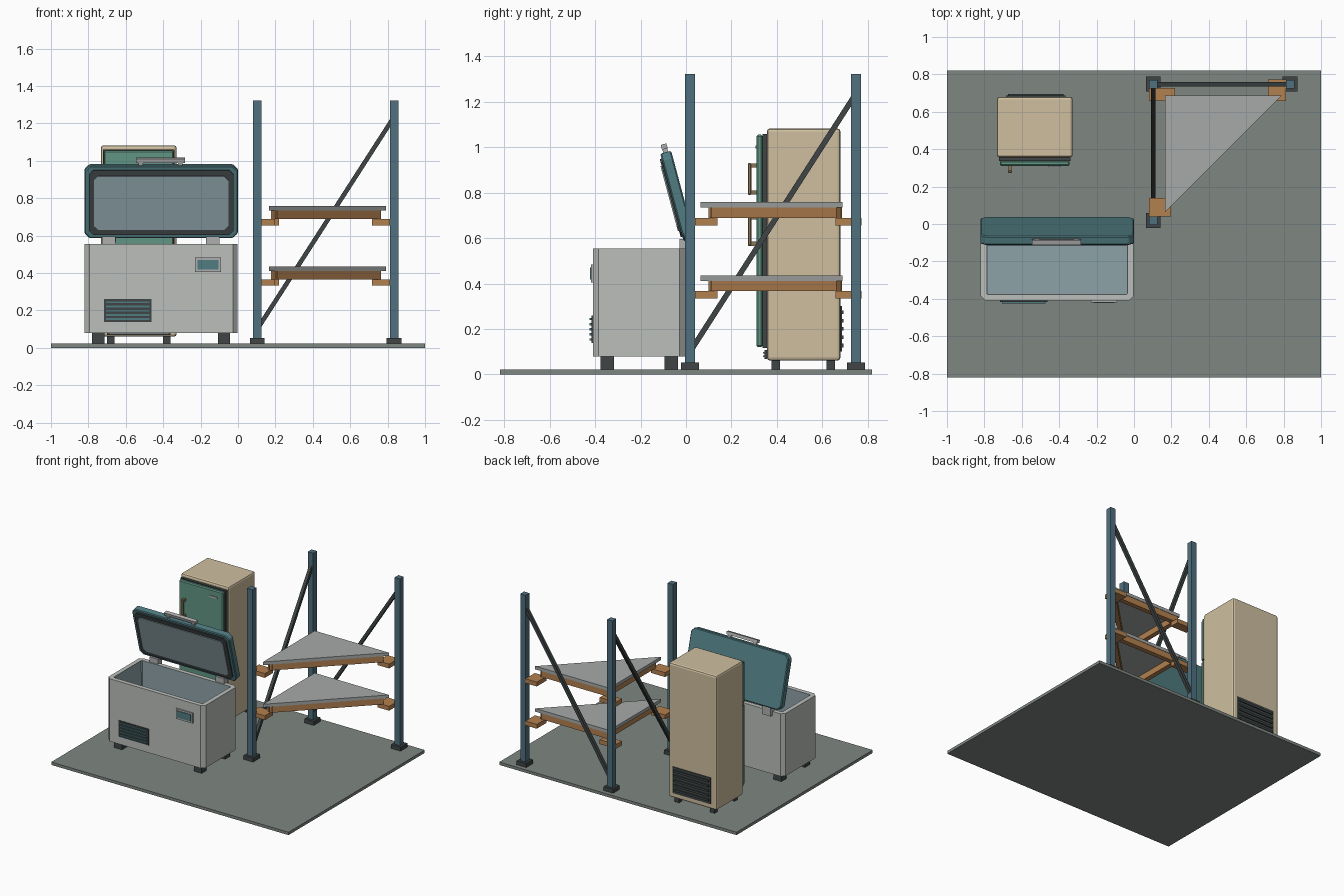
import bpy, bmesh, math
from mathutils import Matrix, Vector

if "Cube" in bpy.data.objects:
    bpy.data.objects.remove(bpy.data.objects["Cube"])


def mat(name, r, g, b):
    m = bpy.data.materials.new(name)
    m.diffuse_color = (r, g, b, 1)
    m.use_nodes = True
    m.node_tree.nodes["Principled BSDF"].inputs["Base Color"].default_value = m.diffuse_color
    return m


FLOOR = mat("floor_grey", .21, .24, .22)
BLUE = mat("post_blue", .08, .16, .21)
DARK = mat("dark", .05, .06, .06)
WOOD = mat("wood", .45, .22, .08)
SLAB = mat("slab_grey", .38, .40, .39)
SHELL = mat("shell_grey", .50, .52, .50)
LINER = mat("liner", .27, .36, .39)
TEAL = mat("teal", .08, .20, .22)
CREAM = mat("cream", .62, .52, .35)
GREEN = mat("green", .12, .30, .23)
METAL = mat("metal", .42, .43, .42)
BRONZE = mat("bronze", .25, .18, .09)


def finish(bm, name, m, matrix=None):
    me = bpy.data.meshes.new(name)
    bmesh.ops.recalc_face_normals(bm, faces=bm.faces[:])
    bm.to_mesh(me)
    bm.free()
    ob = bpy.data.objects.new(name, me)
    bpy.context.collection.objects.link(ob)
    me.materials.append(m)
    if matrix:
        ob.matrix_world = matrix
    return ob


def box_mesh(x, y, z, axis=None, cham=0, bevel=0, seg=1):
    """Box from three ranges; chamfers the edges along one axis, then bevels all edges."""
    bm = bmesh.new()
    bmesh.ops.create_cube(bm, size=1)
    for v in bm.verts:
        v.co = Vector([(r[0] + r[1]) / 2 + c * (r[1] - r[0]) for r, c in zip((x, y, z), v.co)])
    if axis is not None:
        es = [e for e in bm.edges
              if abs((e.verts[0].co - e.verts[1].co).normalized()[axis]) > .9]
        bmesh.ops.bevel(bm, geom=es, offset=cham, segments=1, profile=.5, affect='EDGES')
    if bevel:
        bmesh.ops.bevel(bm, geom=bm.edges[:], offset=bevel, segments=seg, profile=.5,
                        affect='EDGES')
    return bm


def box(name, x, y, z, m, matrix=None, **kw):
    return finish(box_mesh(x, y, z, **kw), name, m, matrix)


def beam(name, p, q, w, h, m):
    p, q = Vector(p), Vector(q)
    d = q - p
    mx = Matrix.Translation(p) @ d.to_track_quat('X', 'Z').to_matrix().to_4x4()
    return box(name, (0, d.length), (-w / 2, w / 2), (-h / 2, h / 2), m, mx)


def vent(name, x, z, y, out, n, frame, slat):
    """Backing plate with n horizontal slats; out is the direction it faces in y."""
    box(name, x, sorted((y - .004 * out, y + .006 * out)), z, frame)
    step = (z[1] - z[0]) / (n + .5)
    for i in range(n):
        zc = z[0] + step * (i + .75)
        box(name + "_slat", (x[0] + .012, x[1] - .012), sorted((y, y + .014 * out)),
            (zc - step * .22, zc + step * .22), slat)


# floor
box("floor", (-1, 1), (-.82, .82), (0, .022), FLOOR)

# corner rack: posts with foot plates
XA, XB, YA, YB = .103, .835, .018, .748
for px, py in ((XA, YA), (XA, YB), (XB, YB)):
    box("rack_post", (px - .0225, px + .0225), (py - .0225, py + .0225), (.022, 1.323), BLUE)
    box("post_foot", (px - .04, px + .04), (py - .04, py + .04), (.022, .053), DARK)

# diagonal braces
beam("side_brace", (XA, YA + .01, .115), (XA, YB - .01, 1.22), .024, .024, DARK)
beam("back_brace", (XA + .01, YB, .115), (XB - .01, YB, 1.22), .024, .024, DARK)

# triangular shelves with timber frames and support blocks
for top in (.436, .758):
    bm = bmesh.new()
    f = bm.faces.new([bm.verts.new((a, b, top - .024))
                      for a, b in ((.165, .063), (.79, .688), (.165, .688))])
    g = bmesh.ops.extrude_face_region(bm, geom=[f])
    bmesh.ops.translate(bm, vec=(0, 0, .024),
                        verts=[v for v in g["geom"] if isinstance(v, bmesh.types.BMVert)])
    if len(bm.faces) == 4:
        bm.faces.new([v for v in bm.verts if v.co.z < top - .01])
    finish(bm, "shelf_slab", SLAB)
    zb = (top - .07, top - .024)
    beam("shelf_front_beam", (.187, .11, top - .047), (.752, .675, top - .047), .032, .046, WOOD)
    box("shelf_side_beam", (.176, .212), (.11, .685), zb, WOOD)
    box("shelf_back_beam", (.212, .745), (.649, .685), zb, WOOD)
    zs = (top - .103, top - .07)
    box("front_support", (.08, .198), (.04, .138), zs, WOOD)
    box("corner_support", (.08, .218), (.658, .727), zs, WOOD)
    box("right_support", (.717, .813), (.658, .772), zs, WOOD)

# chest freezer body, hollowed from the top
bm = box_mesh((-.82, -.002), (-.41, -.003), (.078, .555), axis=2, cham=.025)
top = max(bm.faces, key=lambda f: f.calc_center_median().z)
bmesh.ops.inset_individual(bm, faces=[top], thickness=.036)
r = bmesh.ops.inset_individual(bm, faces=[top], thickness=.003, depth=-.40)
for f in r["faces"] + [top]:
    f.material_index = 1
body = finish(bm, "chest_body", SHELL)
body.data.materials.append(LINER)
for fx in (-.747, -.075):
    for fy in (-.347, -.065):
        box("chest_foot", (fx - .033, fx + .033), (fy - .03, fy + .03), (.022, .08), DARK)
for hx in (-.692, -.135):
    box("lid_hinge", (hx - .036, hx + .036), (-.028, .02), (.525, .595), METAL)
vent("chest_vent", (-.717, -.462), (.137, .26), -.41, -1, 5, DARK, TEAL)
box("control_panel", (-.23, -.09), (-.419, -.405), (.405, .483), METAL)
box("control_display", (-.217, -.103), (-.423, -.415), (.418, .47), TEAL)

# tilted lid with seal, inner panel and handle
L = Matrix.Translation((0, -.01, .585)) @ Matrix.Rotation(math.radians(15), 4, 'X')
box("lid", (-.822, 0), (0, .05), (0, .40), TEAL, L, axis=1, cham=.028, bevel=.006)
box("lid_seal", (-.797, -.025), (-.008, .01), (.022, .378), DARK, L, axis=1, cham=.022)
box("lid_inner_panel", (-.77, -.052), (-.013, .01), (.05, .347), LINER, L, axis=1, cham=.022)
box("lid_handle", (-.545, -.283), (.012, .038), (.415, .437), METAL, L)
for hx in (-.52, -.308):
    box("lid_handle_mount", (hx - .012, hx + .012), (.014, .036), (.395, .42), METAL, L)

# upright refrigerator
box("fridge_body", (-.733, -.328), (.356, .68), (.06, 1.083), CREAM, bevel=.014, seg=2)
for fx in (-.68, -.38):
    for fy in (.395, .637):
        box("fridge_foot", (fx - .02, fx + .02), (fy - .018, fy + .018), (.022, .065), DARK)
for name, z0, z1, h0, h1 in (("lower", .12, .728, .565, .70), ("upper", .742, 1.055, .79, .93)):
    box(name + "_door_seal", (-.722, -.339), (.336, .36), (z0 - .004, z1 + .004), DARK)
    box(name + "_door", (-.717, -.344), (.31, .338), (z0, z1), GREEN, bevel=.007)
    box(name + "_handle", (-.674, -.652), (.272, .288), (h0, h1), BRONZE, bevel=.004)
    for hz in (h0 + .01, h1 - .01):
        box(name + "_handle_mount", (-.672, -.654), (.28, .312), (hz - .009, hz + .009), BRONZE)
box("door_plate", (-.46, -.39), (.306, .312), (.995, 1.008), METAL)
vent("fridge_kick_vent", (-.70, -.36), (.068, .108), .352, -1, 2, DARK, METAL)
vent("fridge_rear_vent", (-.685, -.365), (.10, .30), .68, 1, 5, DARK, DARK)
